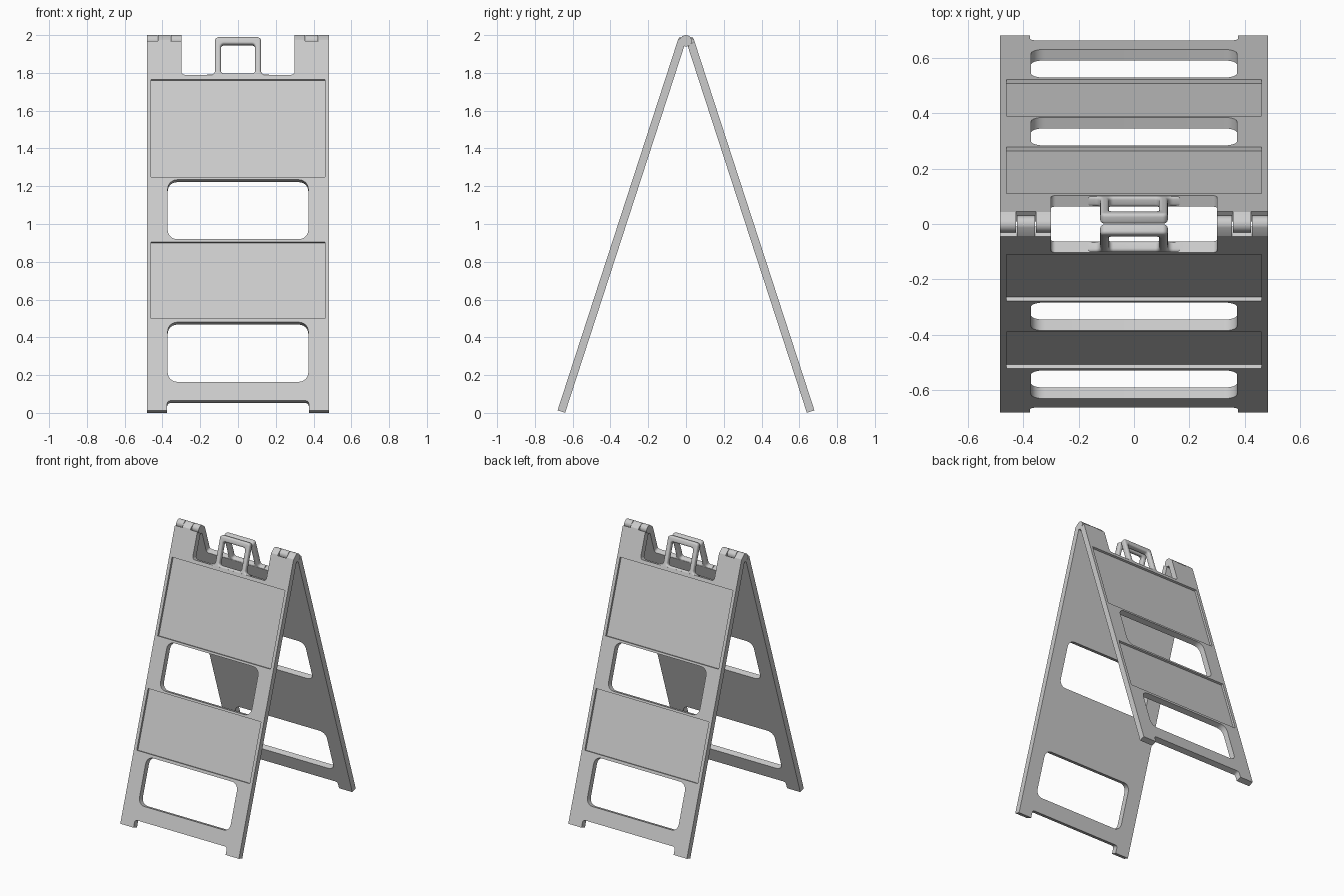
import bpy, bmesh, math
from mathutils import Matrix, Vector

if "Cube" in bpy.data.objects:
    bpy.data.objects.remove(bpy.data.objects["Cube"])

T, L, H, W = 0.042, 2.071, 1.97, 0.483     # panel thickness, length, hinge height, half width
TOP = -0.04                                # tab end below the hinge axis
TILT = math.radians(18)


def rounded(points, steps=6):
    """Polygon of (x, y, radius) corners -> list of 2D points with filleted corners."""
    out = []
    n = len(points)
    for i, (x, y, r) in enumerate(points):
        p = Vector((x, y))
        if r == 0:
            out.append(p)
            continue
        a = (Vector(points[i - 1][:2]) - p).normalized()
        b = (Vector(points[(i + 1) % n][:2]) - p).normalized()
        half = a.angle(b) / 2
        c = p + (a + b).normalized() * (r / math.sin(half))
        s, e = p + a * (r / math.tan(half)) - c, p + b * (r / math.tan(half)) - c
        total = s.angle(e)
        for k in range(steps + 1):
            f = k / steps
            out.append(c + (s * math.sin((1 - f) * total) + e * math.sin(f * total)) / math.sin(total))
    return out


def rect(x, z0, z1, r):
    return rounded([(-x, z0, r), (x, z0, r), (x, z1, r), (-x, z1, r)])


def evaluated_mesh(obj):
    dg = bpy.context.evaluated_depsgraph_get()
    dg.update()
    return bpy.data.meshes.new_from_object(obj.evaluated_get(dg))


def plate(name, loops, thick, bevel=0.0):
    """Filled outline with holes, standing in the xz plane, centred on the panel thickness."""
    cu = bpy.data.curves.new(name, 'CURVE')
    cu.dimensions, cu.fill_mode = '2D', 'BOTH'
    cu.extrude = thick / 2 - bevel
    cu.bevel_depth, cu.bevel_resolution, cu.offset = bevel, 3, -bevel
    for loop in loops:
        sp = cu.splines.new('POLY')
        sp.points.add(len(loop) - 1)
        for pt, co in zip(sp.points, loop):
            pt.co = (co.x, co.y, 0, 1)
        sp.use_cyclic_u = True
    tmp = bpy.data.objects.new(name + "_outline", cu)
    bpy.context.collection.objects.link(tmp)
    me = evaluated_mesh(tmp)
    bpy.data.objects.remove(tmp)
    me.transform(Matrix.Translation((0, -T / 2, 0)) @ Matrix.Rotation(math.pi / 2, 4, 'X'))
    bm = bmesh.new()
    bm.from_mesh(me)
    bmesh.ops.remove_doubles(bm, verts=bm.verts, dist=1e-5)
    bmesh.ops.recalc_face_normals(bm, faces=bm.faces)
    bm.to_mesh(me)
    bm.free()
    return me


def extrude_x(bm, profile, x0, x1):
    """Extrude a (y, z) profile from x0 to x1."""
    face = bm.faces.new([bm.verts.new((x0, y, z)) for y, z in profile])
    res = bmesh.ops.extrude_face_region(bm, geom=[face], use_keep_orig=True)
    verts = [g for g in res['geom'] if isinstance(g, bmesh.types.BMVert)]
    bmesh.ops.translate(bm, verts=verts, vec=(x1 - x0, 0, 0))


def mesh_from(name, bm):
    bmesh.ops.recalc_face_normals(bm, faces=bm.faces)
    me = bpy.data.meshes.new(name)
    bm.to_mesh(me)
    bm.free()
    return me


# Panel board: feet notch, gap between top tabs, two window openings
outline = rounded([(-W, -L, 0), (-.375, -L, 0), (-.375, -2.017, .018), (.375, -2.017, .018),
                   (.375, -L, 0), (W, -L, 0), (W, TOP, 0), (.30, TOP, 0),
                   (.30, -.203, .018), (-.30, -.203, .018), (-.30, TOP, 0), (-W, TOP, 0)])
board = plate("panel", [outline, rect(.372, -1.118, -.787, .05), rect(.372, -1.912, -1.58, .05)], T)

# Shallow sign recesses on the outer face
bm = bmesh.new()
for z0, z1 in ((-.771, -.229), (-1.559, -1.134)):
    extrude_x(bm, [(-T - .05, z0), (-T + .015, z0), (-T + .015, z1), (-T - .05, z1)], -.46, .46)
cutter = bpy.data.objects.new("recess_cutter", mesh_from("recess_cutter", bm))
cutter.hide_render = True
base = bpy.data.objects.new("panel_base", board)
for o in (cutter, base):
    bpy.context.collection.objects.link(o)
mod = base.modifiers.new("recess", 'BOOLEAN')
mod.object, mod.operation, mod.solver = cutter, 'DIFFERENCE', 'EXACT'
board = evaluated_mesh(base)
for o in (cutter, base):
    bpy.data.objects.remove(o)

# Carry handle: rounded loop flaring into the board
handle = plate("handle", [
    rounded([(-.165, -.225, 0), (.165, -.225, 0), (.165, -.198, 0), (.122, -.198, .02),
             (.122, .01, .02), (-.122, .01, .02), (-.122, -.198, .02), (-.165, -.198, 0)]),
    rect(.09, -.192, -.03, .016)], T - .002, .012)

# Interlocking hinge: knuckles wrap the axis, caps leave room for the other panel's knuckles
arc = [(.03 * math.cos(math.radians(a)), .03 * math.sin(math.radians(a))) for a in range(-90, 136, 15)]
knuckle = [(-T, TOP), (0, TOP)] + arc + [(-T, -.010)]
cap = [(-T, TOP), (0, TOP), (0, -.032), (-T, -.015)]
bm = bmesh.new()
for x0, x1 in ((-.423, -.357), (.30, .354), (.426, W)):
    extrude_x(bm, knuckle, x0, x1)
for x0, x1 in ((-W, -.423), (-.357, -.30), (.354, .426)):
    extrude_x(bm, cap, x0, x1)
hinge = mesh_from("hinge", bm)

# Place both panels; the back one is the front turned half way round
for side, turn in (("front", 0), ("back", math.pi)):
    place = (Matrix.Rotation(turn, 4, 'Z') @ Matrix.Translation((0, 0, H))
             @ Matrix.Rotation(-TILT, 4, 'X'))
    for part, me in (("panel", board), ("handle", handle), ("hinge_knuckles", hinge)):
        ob = bpy.data.objects.new(f"{side}_{part}", me.copy())
        bpy.context.collection.objects.link(ob)
        ob.matrix_world = place
        bpy.ops.object.select_all(action='DESELECT')
        ob.select_set(True)
        bpy.context.view_layer.objects.active = ob
        bpy.ops.object.shade_smooth_by_angle(angle=math.radians(32))
